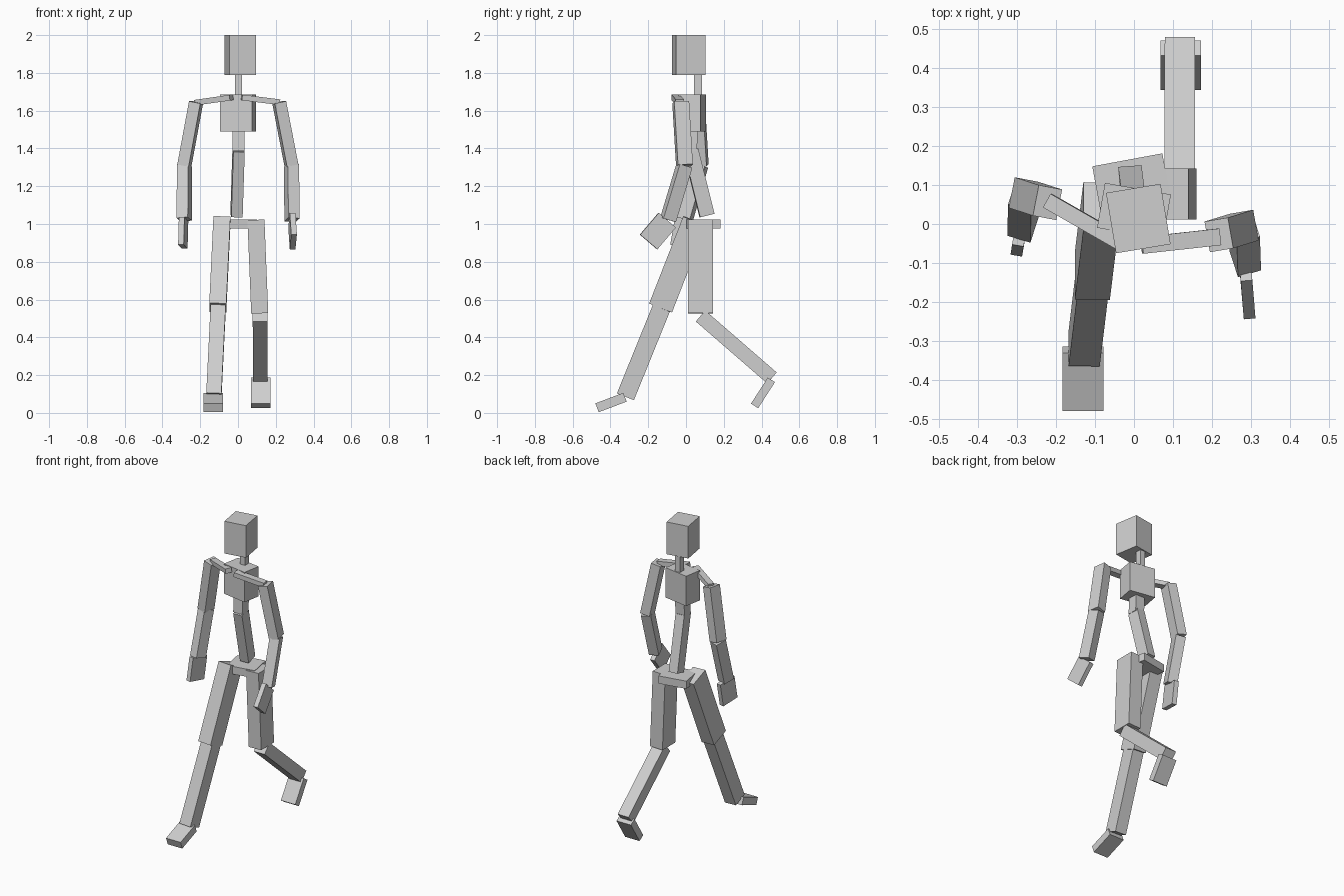
import bpy, bmesh
from math import radians, cos, sin
from mathutils import Vector, Matrix

grey = bpy.data.materials.new("light_grey")
grey.diffuse_color = (0.62, 0.62, 0.62, 1)


def bone(name, start, end, width, depth, yaw=0):
    """Box running from start to end; its width axis follows the yaw heading."""
    a, b = Vector(start), Vector(end)
    up = (a - b).normalized()
    side = Vector((cos(radians(yaw)), sin(radians(yaw)), 0))
    side = (side - up * side.dot(up)).normalized()
    back = up.cross(side)
    rot = Matrix((side, back, up)).transposed().to_4x4()
    size = Matrix.Diagonal((width, depth, (a - b).length, 1))
    bm = bmesh.new()
    bmesh.ops.create_cube(bm, size=1, matrix=Matrix.Translation((a + b) / 2) @ rot @ size)
    mesh = bpy.data.meshes.new(name)
    bm.to_mesh(mesh)
    bm.free()
    mesh.materials.append(grey)
    bpy.context.collection.objects.link(bpy.data.objects.new(name, mesh))


# Head, neck and trunk
bone("head", (0.011, 0.014, 2.0), (0.011, 0.014, 1.79), 0.142, 0.157, 9.5)
bone("neck", (0.003, 0.063, 1.79), (0.003, 0.063, 1.68), 0.037, 0.042)
bone("chest", (0, 0.033, 1.685), (0, 0.033, 1.49), 0.172, 0.117, -10)
bone("upper_spine", (0.003, 0.03, 1.49), (0.003, 0.025, 1.385), 0.065, 0.065)
bone("lower_spine", (0.003, 0.025, 1.39), (-0.008, 0.111, 1.045), 0.06, 0.078, 4)
bone("pelvis", (-0.003, 0.088, 1.025), (-0.003, 0.088, 0.975), 0.183, 0.156, 10.5)

# Arm on the -x side
bone("right_collar", (-0.035, -0.047, 1.67), (-0.222, 0.06, 1.643), 0.04, 0.03, 90)
bone("right_upper_arm", (-0.222, 0.055, 1.645), (-0.284, 0.075, 1.31), 0.062, 0.08, -11)
bone("right_forearm", (-0.283, 0.075, 1.31), (-0.285, -0.006, 1.025), 0.062, 0.072, -18)
bone("right_hand", (-0.288, 0.003, 1.027), (-0.292, -0.023, 0.88), 0.03, 0.12, -10)

# Arm on the +x side
bone("left_collar", (0.02, -0.055, 1.67), (0.22, -0.033, 1.645), 0.043, 0.03, 90)
bone("left_upper_arm", (0.218, -0.028, 1.645), (0.283, -0.008, 1.31), 0.062, 0.08, 10)
bone("left_forearm", (0.283, -0.008, 1.31), (0.286, -0.095, 1.022), 0.062, 0.072, 18)
bone("left_hand", (0.285, -0.10, 1.02), (0.293, -0.198, 0.905), 0.03, 0.12, 5)

# Forward leg
bone("right_thigh", (-0.085, 0.046, 1.017), (-0.107, -0.134, 0.557), 0.09, 0.13)
bone("right_shin", (-0.105, -0.13, 0.555), (-0.128, -0.32, 0.087), 0.08, 0.097)
bone("right_foot", (-0.131, -0.323, 0.083), (-0.131, -0.471, 0.027), 0.105, 0.05)

# Trailing leg
bone("left_thigh", (0.095, 0.077, 1.022), (0.115, 0.077, 0.527), 0.09, 0.132)
bone("left_shin", (0.117, 0.077, 0.513), (0.118, 0.455, 0.185), 0.078, 0.077)
bone("left_foot", (0.12, 0.452, 0.175), (0.12, 0.363, 0.037), 0.104, 0.045)
